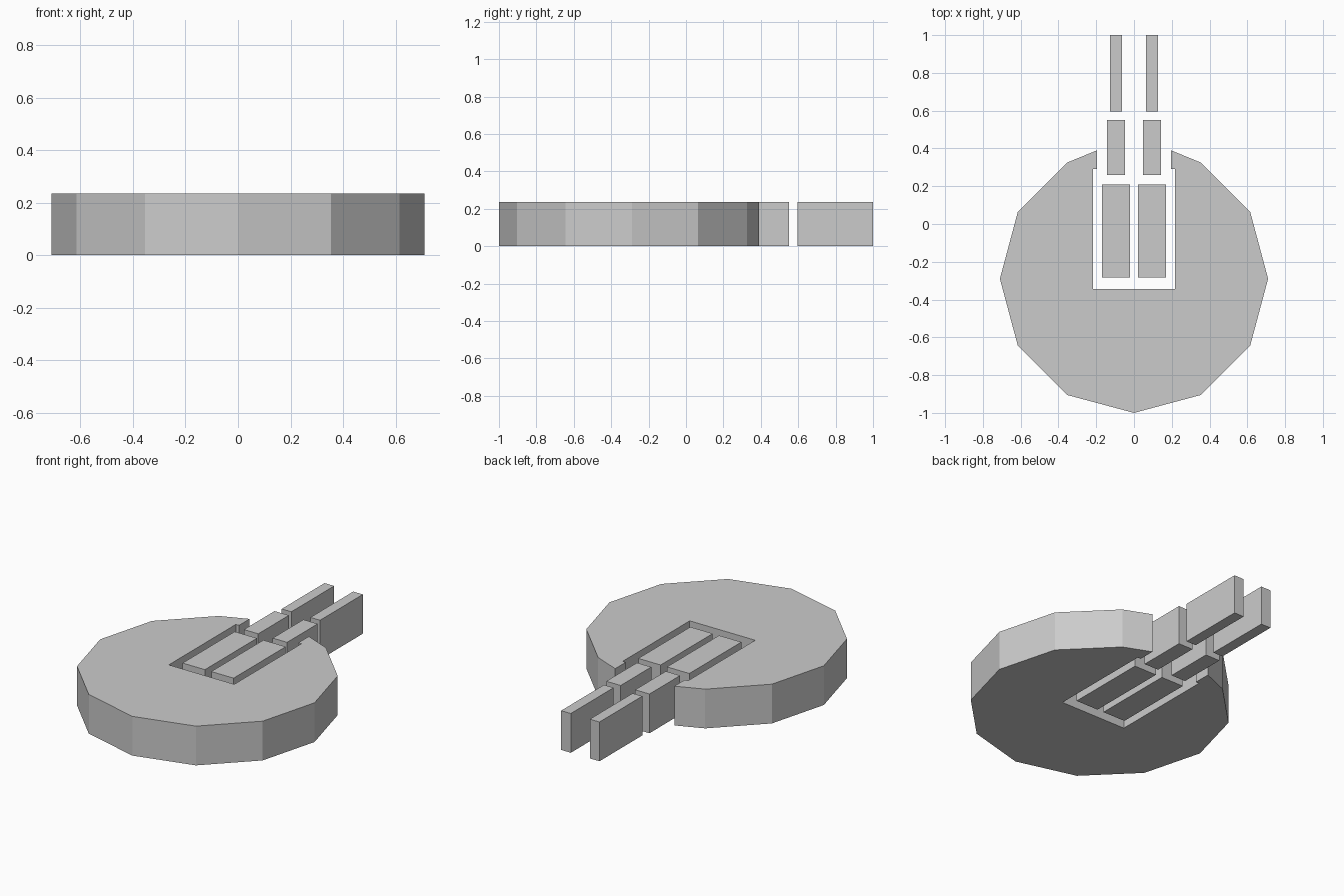
import bpy, bmesh, math

if "Cube" in bpy.data.objects:
    bpy.data.objects.remove(bpy.data.objects["Cube"])

HEIGHT = 0.235


def extrude_outline(name, outline):
    """Make a solid from a counter-clockwise outline, standing on z = 0."""
    bm = bmesh.new()
    face = bm.faces.new([bm.verts.new((x, y, 0)) for x, y in outline])
    result = bmesh.ops.extrude_face_region(bm, geom=[face], use_keep_orig=True)
    top = [v for v in result["geom"] if isinstance(v, bmesh.types.BMVert)]
    bmesh.ops.translate(bm, vec=(0, 0, HEIGHT), verts=top)
    bmesh.ops.recalc_face_normals(bm, faces=bm.faces)
    mesh = bpy.data.meshes.new(name)
    bm.to_mesh(mesh)
    bm.free()
    obj = bpy.data.objects.new(name, mesh)
    bpy.context.collection.objects.link(obj)
    return obj


# Twelve-sided disc, open at the back with a stepped slot
R, CY = 0.71, -0.29
slot_right = [(0.196, 0.39), (0.196, 0.29), (0.217, 0.29), (0.217, -0.345)]
rim = [(R * math.cos(math.radians(a)), CY + R * math.sin(math.radians(a)))
       for a in range(-240, 61, 30)]
slot_left = [(-x, y) for x, y in reversed(slot_right)]
extrude_outline("slotted_disc", rim + slot_right + slot_left)

# Three pairs of bars, narrowing toward the back
bars = {
    "inner_bar": (0.021, 0.169, -0.283, 0.21),
    "middle_bar": (0.048, 0.143, 0.26, 0.55),
    "outer_bar": (0.063, 0.127, 0.595, 1.0),
}
for name, (x0, x1, y0, y1) in bars.items():
    for side, s in (("left", -1), ("right", 1)):
        a, b = sorted((s * x0, s * x1))
        extrude_outline(f"{name}_{side}", [(a, y0), (b, y0), (b, y1), (a, y1)])
